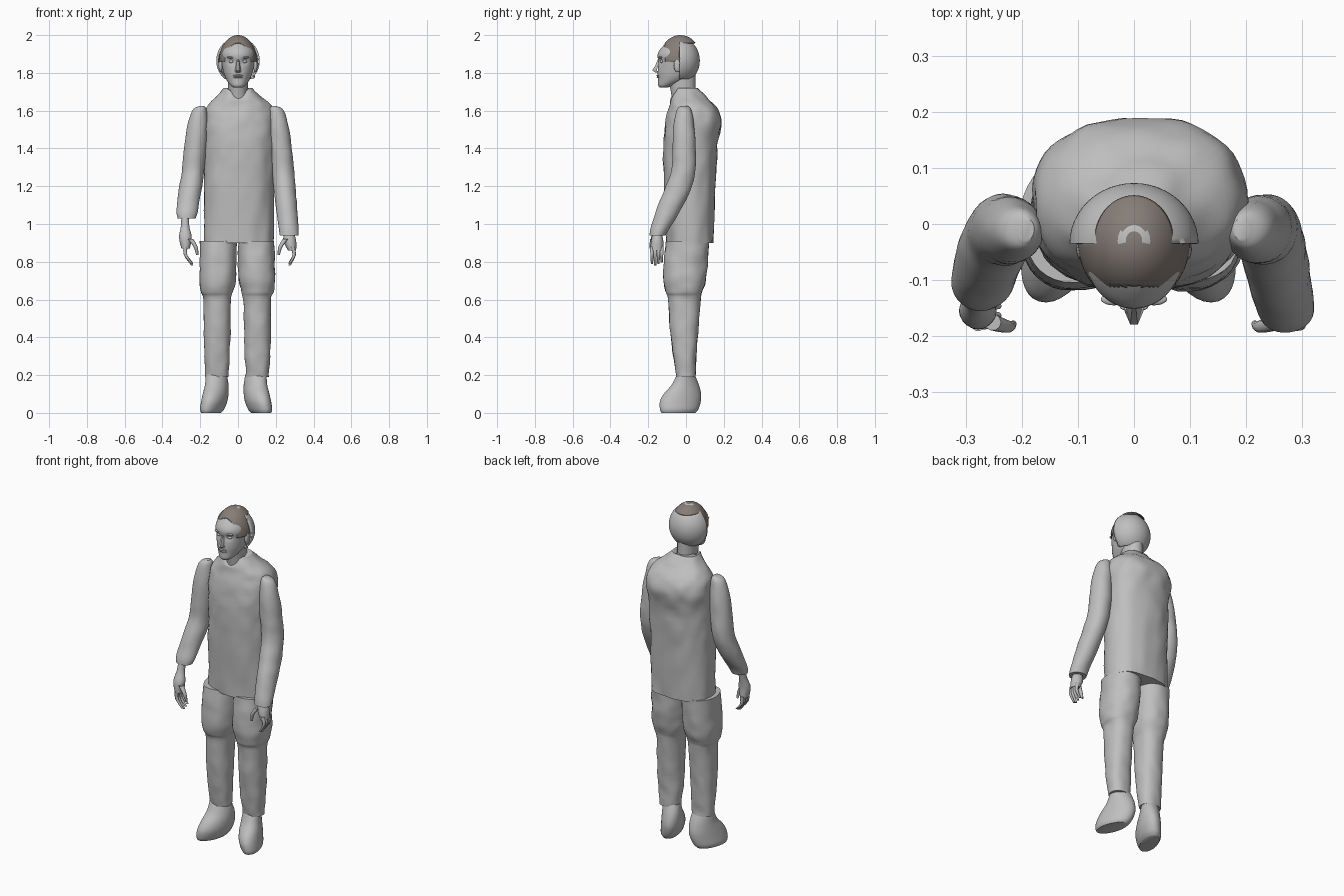
import bpy, bmesh, math
from mathutils import Vector, noise

cube = bpy.data.objects.get("Cube")
if cube:
    bpy.data.objects.remove(cube, do_unlink=True)


def make_material(name, colour):
    mat = bpy.data.materials.new(name)
    mat.use_nodes = True
    mat.diffuse_color = (*colour, 1)
    mat.node_tree.nodes["Principled BSDF"].inputs["Base Color"].default_value = (*colour, 1)
    return mat


grey = make_material("plain grey", (0.52, 0.52, 0.52))
brown = make_material("hair brown", (0.24, 0.205, 0.185))


def finish(name, bm, materials=(grey,), angle=50):
    bmesh.ops.recalc_face_normals(bm, faces=bm.faces)
    mesh = bpy.data.meshes.new(name)
    bm.to_mesh(mesh)
    bm.free()
    obj = bpy.data.objects.new(name, mesh)
    bpy.context.collection.objects.link(obj)
    for mat in materials:
        mesh.materials.append(mat)
    bpy.ops.object.select_all(action='DESELECT')
    obj.select_set(True)
    bpy.context.view_layer.objects.active = obj
    bpy.ops.object.shade_smooth_by_angle(angle=math.radians(angle))
    return obj


def smooth_rows(rows, steps):
    """Pass a smooth curve through every column of the rows."""
    rows = [Vector(r) for r in rows]
    padded = [rows[0]] + rows + [rows[-1]]
    result = []
    for a, b, c, d in zip(padded, padded[1:], padded[2:], padded[3:]):
        for i in range(steps):
            t = i / steps
            result.append(b + (c - a) * t / 2 + (a * 2 - b * 5 + c * 4 - d) * t * t / 2
                          + (b * 3 - a - c * 3 + d) * t ** 3 / 2)
    return result + [rows[-1]]


def skin(bm, loops):
    """Join rings of vertices with quads and close both ends."""
    for low, high in zip(loops, loops[1:]):
        for i in range(len(low)):
            j = (i + 1) % len(low)
            bm.faces.new((low[i], low[j], high[j], high[i]))
    bm.faces.new(loops[0])
    bm.faces.new(loops[-1])


def loft(name, rows, side=1, shift=0, skew=0, square=1.0, wrinkle=0, sides=36, shape=None):
    """Rows are height, inner x, outer x, front y, back y."""
    bm = bmesh.new()
    loops = []
    for z, x0, x1, y0, y1 in smooth_rows(rows, 5):
        loop = []
        for k in range(sides):
            a = math.tau * k / sides
            c, s = math.cos(a), math.sin(a)
            dx = math.copysign(abs(c) ** square, c) * (x1 - x0) / 2
            dy = math.copysign(abs(s) ** square, s) * (y1 - y0) / 2
            p = Vector((side * ((x0 + x1) / 2 + dx + skew * dy) + shift, (y0 + y1) / 2 + dy, z))
            if wrinkle:
                p += Vector((c, s, 0)) * noise.noise(p * 16) * wrinkle
            if shape:
                shape(p)
            loop.append(bm.verts.new(p))
        loops.append(loop)
    skin(bm, loops)
    return finish(name, bm)


def tube(bm, points, radii, sides=10):
    """Tapered limb through a few points, mostly running up and down."""
    path = smooth_rows([(*p, r) for p, r in zip(points, radii)], 4)
    skin(bm, [[bm.verts.new((x + r * math.cos(math.tau * k / sides),
                             y + r * math.sin(math.tau * k / sides), z))
               for k in range(sides)] for x, y, z, r in path])


def ellipsoid(bm, centre, radii, segments=20, rings=12):
    verts = bmesh.ops.create_uvsphere(bm, u_segments=segments, v_segments=rings, radius=1)["verts"]
    for v in verts:
        v.co = Vector(a * r + c for a, r, c in zip(v.co, radii, centre))


# Shirt body with a V-shaped notch at the collar
def collar_notch(p):
    if p.y < 0 and p.z > 1.66:
        p.z -= 0.055 * max(0, 1 - abs(p.x) / 0.06) * (p.z - 1.66) / 0.06


loft("shirt", [
    (0.90, -0.18, 0.19, -0.10, 0.145),
    (1.2, -0.18, 0.19, -0.115, 0.155),
    (1.42, -0.18, 0.195, -0.12, 0.168),
    (1.55, -0.18, 0.2, -0.108, 0.188),
    (1.62, -0.165, 0.18, -0.09, 0.16),
    (1.67, -0.12, 0.125, -0.077, 0.11),
    (1.72, -0.075, 0.075, -0.065, 0.062),
], square=0.85, wrinkle=0.008, sides=56, shape=collar_notch)

# Trouser legs and shoes
leg_rows = [
    (0.19, 0.047, 0.168, -0.05, 0.05),
    (0.3, 0.04, 0.175, -0.068, 0.055),
    (0.45, 0.035, 0.178, -0.085, 0.065),
    (0.6, 0.03, 0.18, -0.092, 0.078),
    (0.64, 0.022, 0.192, -0.105, 0.085),
    (0.7, 0.008, 0.2, -0.118, 0.105),
    (0.8, 0.004, 0.198, -0.118, 0.115),
    (0.91, 0.004, 0.196, -0.105, 0.12),
]
shoe_rows = [
    (0, 0.085, 0.18, -0.13, 0.05),
    (0.02, 0.068, 0.186, -0.138, 0.066),
    (0.06, 0.052, 0.18, -0.138, 0.078),
    (0.1, 0.045, 0.172, -0.118, 0.08),
    (0.15, 0.043, 0.162, -0.075, 0.068),
    (0.205, 0.05, 0.16, -0.047, 0.045),
]
for label, side in (("left", 1), ("right", -1)):
    loft(label + "_trouser_leg", leg_rows, side, -0.004, square=0.88, wrinkle=0.006)
    loft(label + "_shoe", shoe_rows, side, -0.01, skew=-0.25)

# Sleeves: shared upper arm, different forearms
upper_arm = [
    (1.625, 0.178, 0.205, -0.03, 0.01),
    (1.6, 0.165, 0.243, -0.05, 0.028),
    (1.5, 0.16, 0.272, -0.068, 0.045),
    (1.38, 0.168, 0.288, -0.072, 0.052),
    (1.28, 0.18, 0.297, -0.078, 0.05),
]
forearms = {
    "left": [(1.18, 0.19, 0.306, -0.115, 0.025), (1.08, 0.202, 0.314, -0.155, -0.025),
             (0.98, 0.215, 0.32, -0.187, -0.085), (0.94, 0.222, 0.32, -0.195, -0.108)],
    "right": [(1.2, 0.19, 0.31, -0.105, 0.025), (1.12, 0.205, 0.322, -0.13, -0.02),
              (1.06, 0.215, 0.326, -0.15, -0.06), (1.03, 0.225, 0.32, -0.155, -0.075)],
}
# Palms follow the wrist down to the knuckles
palms = {
    "left": [(0.955, 0.245, 0.295, -0.175, -0.13), (0.91, 0.24, 0.308, -0.185, -0.12),
             (0.86, 0.265, 0.308, -0.188, -0.122)],
    "right": [(1.05, 0.258, 0.3, -0.145, -0.1), (0.99, 0.258, 0.302, -0.16, -0.115),
              (0.93, 0.245, 0.312, -0.185, -0.125), (0.87, 0.255, 0.3, -0.188, -0.125)],
}
for label, side in (("left", 1), ("right", -1)):
    loft(label + "_sleeve", upper_arm + forearms[label], side, wrinkle=0.003)
    loft(label + "_palm", palms[label], side, sides=20)
    bend = 0 if side > 0 else 0.02
    bm = bmesh.new()
    for i in range(4):
        y = -0.18 + 0.017 * i
        tip = 0.78 + 0.008 * abs(i - 1)
        tube(bm, [(side * (0.288 - bend / 2), y, 0.88), (side * (0.297 - bend), y, 0.835),
                  (side * (0.272 - bend * 1.5), y, tip)], (0.011, 0.009, 0.006))
    tube(bm, [(side * 0.252, -0.175, 0.92), (side * 0.225, -0.183, 0.88),
              (side * 0.215, -0.178, 0.835)], (0.015, 0.011, 0.006))
    finish(label + "_fingers", bm)

# Neck and head
loft("neck", [(1.64, -0.06, 0.06, -0.07, 0.055), (1.7, -0.052, 0.052, -0.08, 0.05),
              (1.8, -0.055, 0.055, -0.1, 0.05)])
head_rows = [(1.722, 0.022, -0.138, -0.1), (1.735, 0.04, -0.148, -0.06),
             (1.765, 0.062, -0.148, 0.01), (1.8, 0.076, -0.15, 0.045),
             (1.85, 0.086, -0.146, 0.056), (1.9, 0.089, -0.15, 0.058),
             (1.94, 0.076, -0.124, 0.045), (1.97, 0.052, -0.088, 0.025),
             (1.985, 0.02, -0.05, -0.01)]


def eye_sockets(p):
    if p.y < -0.08:
        for x in (-0.035, 0.035):
            p.y += 0.012 * math.exp(-((p.x - x) / 0.018) ** 2 - ((p.z - 1.862) / 0.013) ** 2)


loft("head", [(z, -w, w, f, b) for z, w, f, b in head_rows], sides=64, shape=eye_sockets)

# Nose, lips, eyes, brows and ears
bm = bmesh.new()
skin(bm, [[bm.verts.new((w * c, y + w * s, z)) for c, s in ((-1, 1), (-0.4, -0.4), (0.4, -0.4), (1, 1))]
          for z, w, y in ((1.803, 0.017, -0.158), (1.813, 0.017, -0.172), (1.84, 0.011, -0.158),
                          (1.872, 0.009, -0.146))])
finish("nose", bm)
bm = bmesh.new()
for z in (1.777, 1.786):
    ellipsoid(bm, (0, -0.147, z), (0.026, 0.009, 0.005))
finish("lips", bm)
for label, side in (("left", 1), ("right", -1)):
    bm = bmesh.new()
    ellipsoid(bm, (side * 0.034, -0.125, 1.86), (0.014, 0.012, 0.009))
    finish(label + "_eye", bm)
    bm = bmesh.new()
    ellipsoid(bm, (side * 0.036, -0.134, 1.882), (0.023, 0.011, 0.006))
    finish(label + "_brow", bm)
    bm = bmesh.new()
    ellipsoid(bm, (side * 0.092, -0.045, 1.84), (0.011, 0.02, 0.036))
    finish(label + "_ear", bm)

# Grey half dome behind the head
bm = bmesh.new()
ellipsoid(bm, (0, -0.035, 1.865), (0.115, 0.108, 0.122), 48, 32)
for point, normal in (((0, -0.035, 0), (0, -1, 0)), ((0, 0, 1.768), (0, 0, -1))):
    bmesh.ops.bisect_plane(bm, geom=bm.verts[:] + bm.edges[:] + bm.faces[:],
                           plane_co=point, plane_no=normal, clear_outer=True)
dome = finish("back_hair_dome", bm)
solid = dome.modifiers.new("thickness", 'SOLIDIFY')
solid.thickness = 0.012

# Brown hair over the crown and temples, with a pale crescent on top
bm = bmesh.new()
ellipsoid(bm, (0, -0.03, 1.86), (0.1, 0.115, 0.14), 72, 64)


def outside_hair(c):
    return c.z < 1.862 or c.y < -0.112 or (c.y > -0.033 and c.z < 1.958)


bmesh.ops.delete(bm, geom=[f for f in bm.faces if outside_hair(f.calc_center_median())], context='FACES')
for f in bm.faces:
    c = f.calc_center_median()
    f.material_index = int(0.016 < math.hypot(c.x, c.y + 0.03) < 0.028 and c.y > -0.034)
hair = finish("crown_hair", bm, (brown, grey))
solid = hair.modifiers.new("thickness", 'SOLIDIFY')
solid.thickness = 0.006
